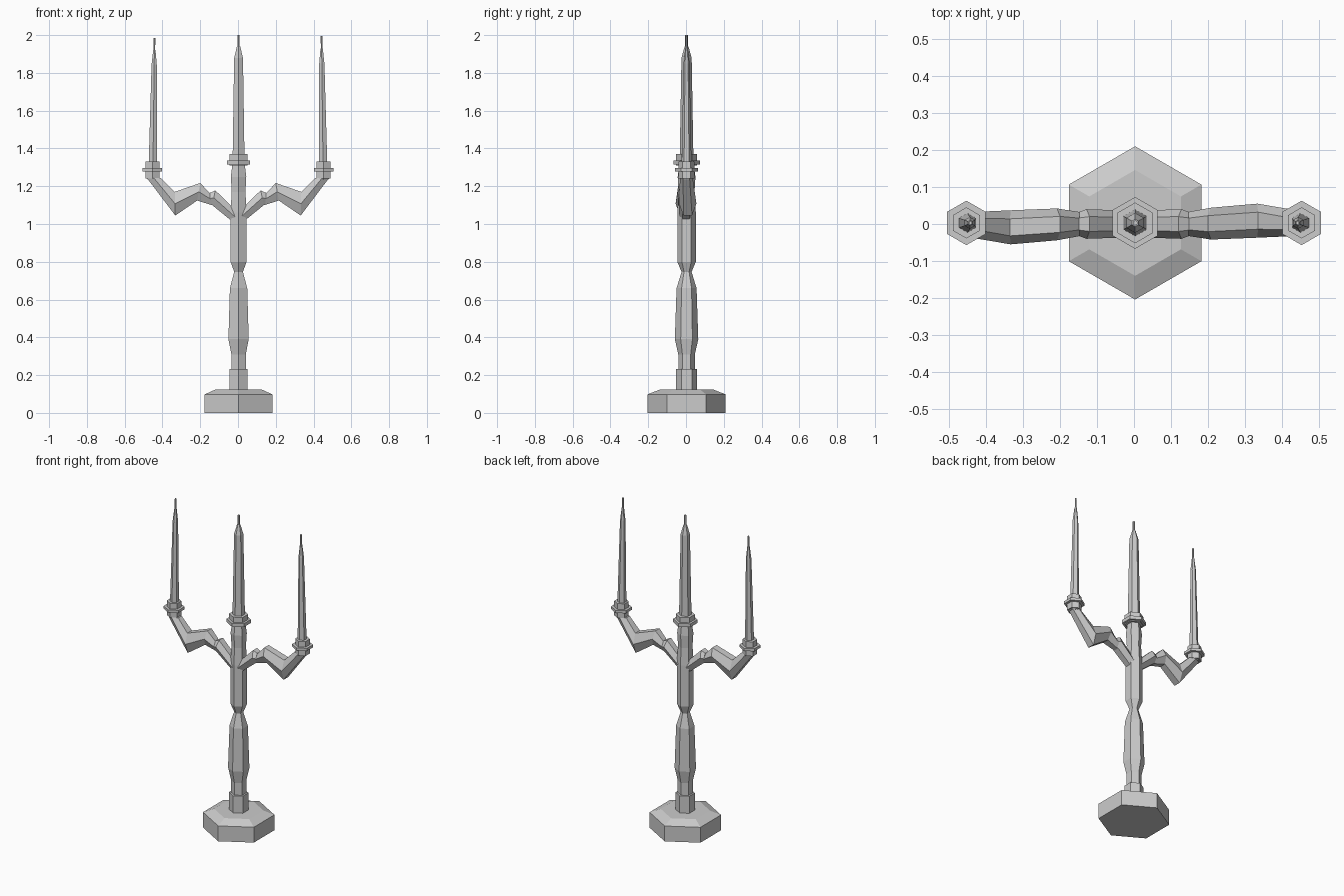
import bpy, bmesh, math
from mathutils import Vector

cube = bpy.data.objects.get("Cube")
if cube:
    bpy.data.objects.remove(cube, do_unlink=True)

metal = bpy.data.materials.new("plain grey")
metal.use_nodes = True
GREY = (0.6, 0.6, 0.6, 1)
metal.diffuse_color = GREY
metal.node_tree.nodes["Principled BSDF"].inputs["Base Color"].default_value = GREY


def loft(name, rings):
    """Skin a list of six-point rings into a closed, flat-shaded object."""
    bm = bmesh.new()
    loops = [[bm.verts.new(p) for p in ring] for ring in rings]
    for a, b in zip(loops, loops[1:]):
        for i in range(6):
            j = (i + 1) % 6
            bm.faces.new((a[i], a[j], b[j], b[i]))
    bm.faces.new(loops[0][::-1])
    bm.faces.new(loops[-1])
    bmesh.ops.recalc_face_normals(bm, faces=bm.faces)
    mesh = bpy.data.meshes.new(name)
    bm.to_mesh(mesh)
    bm.free()
    mesh.materials.append(metal)
    obj = bpy.data.objects.new(name, mesh)
    bpy.context.collection.objects.link(obj)
    return obj


ANGLES = [math.radians(90 + 60 * i) for i in range(6)]


def turned(name, profile, x=0.003, y=0.003, lean=0.0):
    """Hexagonal turning from (radius, height) pairs, leaning along x."""
    z0 = profile[0][1]
    loft(name, [[(x + lean * (z - z0) + r * math.cos(a), y + r * math.sin(a), z)
                 for a in ANGLES] for r, z in profile])


def bent(name, sections, side):
    """Hexagonal tube from (upper xz, lower xz, half depth, y shift) sections."""
    rings = []
    for up, low, depth, shift in sections:
        up, low = Vector((up[0], 0, up[1])), Vector((low[0], 0, low[1]))
        mid, half = (up + low) / 2, (up - low) / 2
        ring = []
        for a in ANGLES:
            p = mid + half * (math.cos(a) / math.cos(math.pi / 6))
            ring.append((side * p.x, side * shift + depth * math.sin(a), p.z))
        rings.append(ring)
    loft(name, rings)


# Foot and stem
turned("base", [(0.207, 0), (0.207, 0.098), (0.143, 0.123)])
turned("stem_collar", [(0.056, 0.11), (0.056, 0.232)])
turned("lower_stem", [(0.044, 0.22), (0.044, 0.31), (0.062, 0.39),
                      (0.053, 0.66), (0.026, 0.748)])
turned("upper_stem", [(0.026, 0.745), (0.049, 0.8), (0.049, 1.06),
                      (0.042, 1.17), (0.047, 1.25), (0.038, 1.315)])

# Centre cup and candle
turned("centre_cup", [(0.055, 1.31), (0.055, 1.37)])
turned("centre_drip_plate", [(0.07, 1.315), (0.07, 1.337)])
turned("centre_candle", [(0.036, 1.365), (0.027, 1.88), (0.01, 1.94)])
turned("centre_wick", [(0.007, 1.935), (0.007, 2.0)])

STUB = [((0.005, 1.065), (0.02, 1.005), 0.036, 0),
        ((0.12, 1.178), (0.137, 1.1), 0.04, 0),
        ((0.148, 1.165), (0.146, 1.105), 0.033, 0)]
ARM = [((0.144, 1.158), (0.132, 1.098), 0.031, 0),
       ((0.2, 1.217), (0.216, 1.124), 0.043, 0.001),
       ((0.335, 1.17), (0.332, 1.045), 0.046, 0.009),
       ((0.408, 1.243), (0.482, 1.243), 0.034, 0.002)]

# Arms with their cups and candles
for side, label, lift in ((1, "left", 0.0), (-1, "right", -0.008)):
    x = side * 0.453
    bent(label + "_arm_stub", STUB, side)
    bent(label + "_arm", ARM, side)
    turned(label + "_cup", [(0.042, 1.24), (0.042, 1.332)], x)
    turned(label + "_drip_plate", [(0.06, 1.279), (0.06, 1.296)], x)
    candle_x, lean = side * 0.45, -side * 0.012
    turned(label + "_candle", [(0.026, 1.325), (0.016, 1.85 + lift), (0.007, 1.93 + lift)],
           candle_x, lean=lean)
    turned(label + "_wick", [(0.005, 1.925 + lift), (0.005, 1.994 + lift)],
           candle_x + lean * 0.6, lean=lean)
    turned(label + "_rim_seat", [(0.03, 1.235), (0.042, 1.255)], x)
